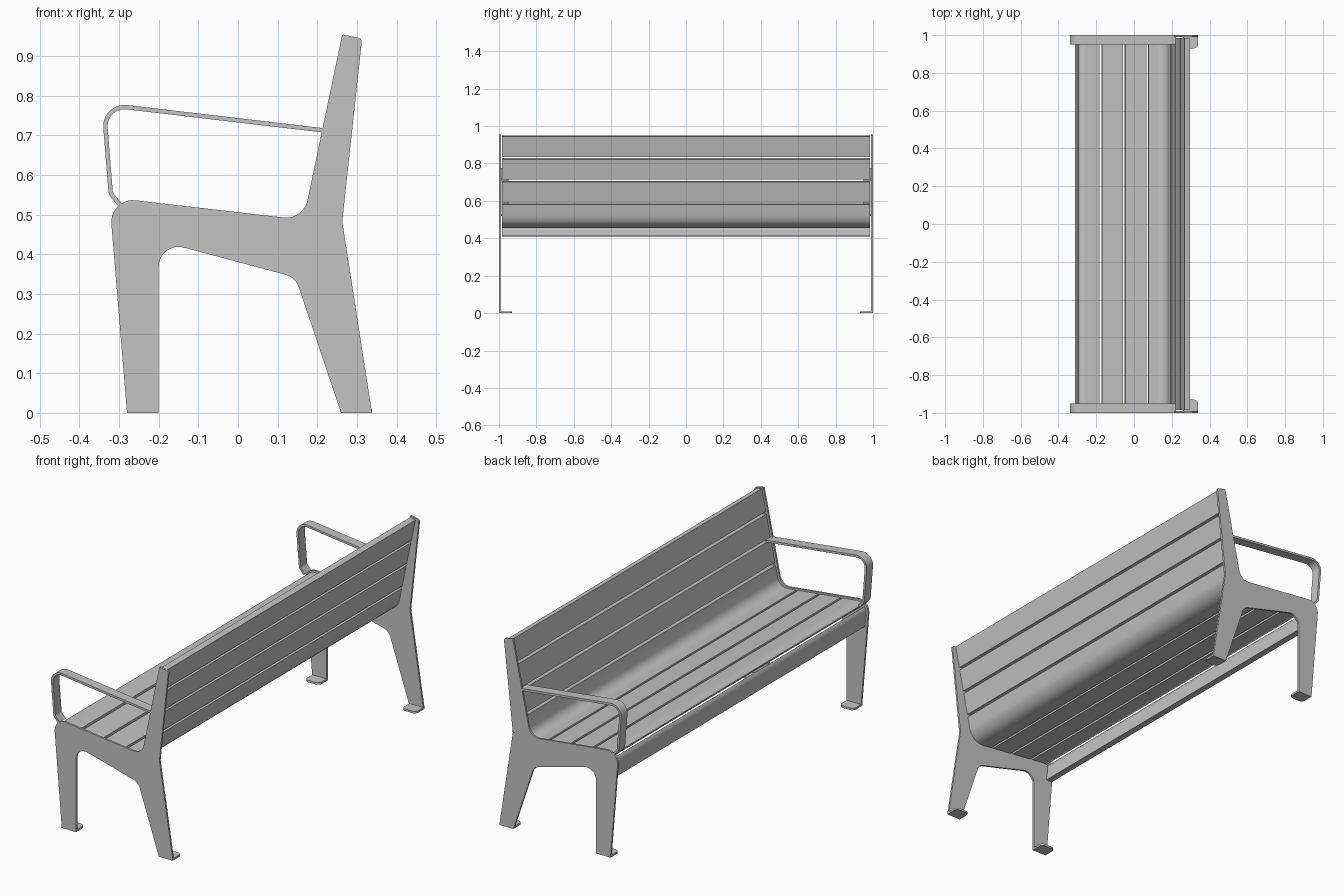
import bpy, bmesh, math
from mathutils import Vector

if "Cube" in bpy.data.objects:
    bpy.data.objects.remove(bpy.data.objects["Cube"])

grey = bpy.data.materials.new("light grey")
grey.diffuse_color = (0.55, 0.55, 0.55, 1)
grey.use_nodes = True
grey.node_tree.nodes["Principled BSDF"].inputs["Base Color"].default_value = grey.diffuse_color


def fillet(pts, radii, closed=False, seg=10):
    """Round the corners of a 2D point list."""
    out, n = [], len(pts)
    for i, (p, r) in enumerate(zip(pts, radii)):
        p = Vector(p)
        if r == 0 or (not closed and i in (0, n - 1)):
            out.append(p)
            continue
        a = (Vector(pts[i - 1]) - p).normalized()
        b = (Vector(pts[(i + 1) % n]) - p).normalized()
        half = a.angle(b) / 2
        c = p + (a + b).normalized() * (r / math.sin(half))
        t = r / math.tan(half)
        u, v = p + a * t - c, p + b * t - c
        turn = u.angle(v)
        for k in range(seg + 1):
            f = k / seg
            out.append(c + (u * math.sin((1 - f) * turn) + v * math.sin(f * turn)) / math.sin(turn))
    return out


def ribbon(path, t0, t1):
    """Outline of a strip lying between two offsets to the right of a path."""
    left, right = [], []
    for i, p in enumerate(path):
        dirs = []
        if i > 0:
            dirs.append((p - path[i - 1]).normalized())
        if i < len(path) - 1:
            dirs.append((path[i + 1] - p).normalized())
        d = sum(dirs, Vector((0, 0))).normalized()
        n = Vector((d.y, -d.x)) / max(0.5, d.dot(dirs[0]))
        left.append(p + n * t0)
        right.append(p + n * t1)
    return left + right[::-1]


def cut(path, s0, s1):
    """Part of a path between two arc lengths."""
    out, s = [], 0
    for a, b in zip(path, path[1:]):
        l = (b - a).length
        lo, hi = max(s0, s), min(s1, s + l)
        if hi - lo > 1e-5:
            if not out:
                out.append(a.lerp(b, (lo - s) / l))
            out.append(a.lerp(b, (hi - s) / l))
        s += l
    return out


def extrude(name, outline, lo, hi, axis="Y"):
    """Extrude an XZ outline along y, or an XY outline along z."""
    bm = bmesh.new()
    place = (lambda p, h: (p[0], h, p[1])) if axis == "Y" else (lambda p, h: (p[0], p[1], h))
    face = bm.faces.new([bm.verts.new(place(p, lo)) for p in outline])
    ext = bmesh.ops.extrude_face_region(bm, geom=[face])
    move = (0, hi - lo, 0) if axis == "Y" else (0, 0, hi - lo)
    bmesh.ops.translate(bm, vec=move, verts=[g for g in ext["geom"] if isinstance(g, bmesh.types.BMVert)])
    bmesh.ops.recalc_face_normals(bm, faces=bm.faces)
    me = bpy.data.meshes.new(name)
    bm.to_mesh(me)
    bm.free()
    me.materials.append(grey)
    ob = bpy.data.objects.new(name, me)
    bpy.context.collection.objects.link(ob)
    bpy.ops.object.select_all(action="DESELECT")
    ob.select_set(True)
    bpy.context.view_layer.objects.active = ob
    bpy.ops.object.shade_smooth_by_angle(angle=math.radians(30))
    return ob


# Side frame: legs, seat rail and back post in one plate
frame = fillet(
    [(-0.28, 0), (-0.325, 0.544), (0.165, 0.487), (0.263, 0.955), (0.313, 0.944),
     (0.263, 0.483), (0.338, 0), (0.26, 0), (0.145, 0.342), (-0.20, 0.434), (-0.20, 0)],
    [0, 0.055, 0.055, 0.004, 0.01, 0.02, 0, 0, 0.05, 0.05, 0], closed=True)

# Armrest centre line
arm = fillet([(-0.297, 0.524), (-0.321, 0.553), (-0.339, 0.778), (0.222, 0.712)],
             [0, 0.025, 0.048, 0])

for side, s in (("left", -1), ("right", 1)):
    extrude(side + "_frame", frame, s * 0.99, s * 1.0)
    extrude(side + "_armrest", ribbon(arm, -0.0055, 0.0055), s * 0.95, s * 1.0)
    # Feet bent inward from the legs
    for leg, x0, x1 in (("front", -0.28, -0.20), ("back", 0.26, 0.338)):
        foot = fillet([(x0, s * 0.995), (x0, s * 0.93), (x1, s * 0.93), (x1, s * 0.995)],
                      [0, 0.02, 0.02, 0], closed=True, seg=6)
        extrude(f"{side}_{leg}_foot", foot, 0, 0.01, "Z")

# Slats follow one curve: apron, seat, backrest
curve = fillet([(-0.305, 0.41), (-0.319, 0.537), (0.17, 0.481), (0.268, 0.95)],
               [0, 0.05, 0.05, 0])
total = sum((b - a).length for a, b in zip(curve, curve[1:]))
slats = [("front_apron", 0, 0.103)]
slats += [(f"seat_slat_{i + 1}", a, b) for i, (a, b) in enumerate(
    [(0.116, 0.23), (0.243, 0.354), (0.367, 0.479), (0.491, 0.567)])]
slats += [(f"back_slat_{i + 1}", total - 0.111 - 0.124 * i, total - 0.124 * i) for i in range(4)]
for name, a, b in slats:
    extrude(name, ribbon(cut(curve, a, b), 0, 0.03), -0.985, 0.985)
